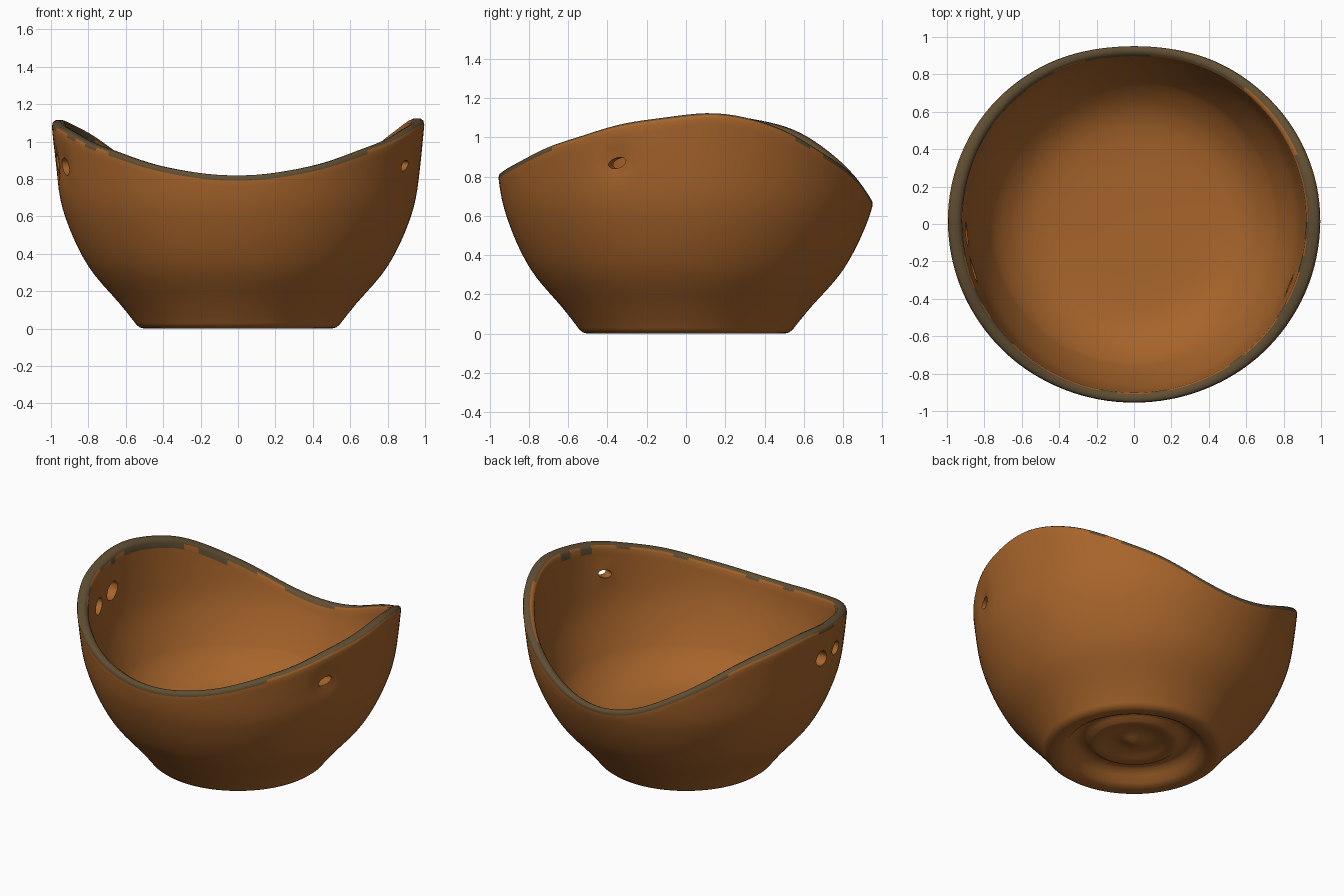
import bpy, bmesh, math, random
from mathutils import Matrix, Vector

if "Cube" in bpy.data.objects:
    bpy.data.objects.remove(bpy.data.objects["Cube"])

random.seed(4)
SEG = 128


def material(name, rgb):
    m = bpy.data.materials.new(name)
    m.diffuse_color = (*rgb, 1)
    m.use_nodes = True
    m.node_tree.nodes["Principled BSDF"].inputs["Base Color"].default_value = m.diffuse_color
    return m


clay = material("orange clay", (0.385, 0.128, 0.024))
glaze = material("dark rim glaze", (0.118, 0.077, 0.033))

# Outer wall: (height, radius)
WALL = [(0.03, 0.55), (0.13, 0.63), (0.28, 0.762), (0.38, 0.828), (0.52, 0.895),
        (0.67, 0.945), (0.85, 0.972), (1.13, 1.0)]


def slope(i):
    a, b = WALL[max(i - 1, 0)], WALL[min(i + 1, len(WALL) - 1)]
    return (b[1] - a[1]) / (b[0] - a[0])


def wall_radius(z):
    """Smooth curve through the wall points."""
    i = 0
    while i < len(WALL) - 2 and z > WALL[i + 1][0]:
        i += 1
    (z0, r0), (z1, r1) = WALL[i], WALL[i + 1]
    h = z1 - z0
    t = (z - z0) / h
    return (r0 * (1 + 2 * t) * (1 - t) ** 2 + slope(i) * h * t * (1 - t) ** 2
            + r1 * t * t * (3 - 2 * t) + slope(i + 1) * h * t * t * (t - 1))


def rim_height(a):
    """Saddle rim: high at the sides, low at front and lowest at the back."""
    s = math.sin(a)
    wave = 0.003 * math.sin(13 * a) * abs(math.cos(a))
    dip = 0.04 * math.exp(-((math.degrees(a) - 40) / 18) ** 2)
    left = 0.01 * max(-math.cos(a), 0)
    return 1.117 + 0.074 * s - 0.256 * s**2 - 0.144 * s**3 - 0.112 * s**4 + wave - dip - left


# Underside of the foot, from the centre out: (radius, height)
FOOT = [(0.025, 0.06), (0.06, 0.074), (0.10, 0.086), (0.14, 0.086), (0.19, 0.07), (0.235, 0.056),
        (0.265, 0.06), (0.29, 0.08), (0.32, 0.09), (0.355, 0.084), (0.39, 0.055), (0.42, 0.02),
        (0.45, 0.004), (0.50, 0.0), (0.525, 0.006), (0.545, 0.022)]
# Inside floor, from the wall in
FLOOR = [(0.706, 0.315), (0.66, 0.272), (0.60, 0.232), (0.52, 0.203), (0.42, 0.188),
         (0.28, 0.181), (0.14, 0.18)]
# Lip: (share of the wall thickness, drop below the top)
RIM = [(0.0, 0.028), (0.08, 0.009), (0.26, 0.0), (0.66, 0.0), (0.9, 0.008), (1.0, 0.024)]


def column(a):
    """Section of the bowl at one angle, as (radius, height, zone)."""
    top = rim_height(a)
    thick = 0.054 + 0.022 * math.cos(a) ** 2
    pts = [(r, z, "foot") for r, z in FOOT]
    for i in range(21):
        z = 0.03 + (top - 0.06 - 0.03) * i / 20
        pts.append((wall_radius(z), z, "outer"))
    pts += [(wall_radius(top - d) - s * thick, top - d, "rim") for s, d in RIM]
    for i in range(17):
        t = i / 16
        z = top - 0.06 + (0.36 - top + 0.06) * t
        pts.append((wall_radius(z) - thick * (1 - t) - 0.068 * t, z, "inner"))
    return pts + [(r, z, "floor") for r, z in FLOOR]


# Bowl body, leaning very slightly back
bm = bmesh.new()
rings = []
for k in range(SEG):
    a = 2 * math.pi * k / SEG
    rings.append([bm.verts.new((r * math.cos(a), r * math.sin(a) + 0.01 * min(z / 0.6, 1), z))
                  for r, z, _ in column(a)])
zones = [p[2] for p in column(0)]
first_rim = zones.index("rim")
under = bm.verts.new((0, 0, 0.055))
inside = bm.verts.new((0, 0.003, 0.18))

ragged = 0
for k in range(SEG):
    c, d = rings[k], rings[(k + 1) % SEG]
    deg = 360 * (k + 0.5) / SEG
    side = abs(math.cos(math.radians(deg))) > 0.72
    if k % 2 == 0:
        ragged = random.random()
    for j in range(len(c) - 1):
        f = bm.faces.new((c[j], d[j], d[j + 1], c[j + 1]))
        f.smooth = True
        # Glaze on the lip, fading out irregularly at its edges
        step = j - first_rim
        patch = 128 < deg < 184 or ((deg < 16 or deg > 336) and ragged > 0.45)
        dark = 1 <= step <= 2
        if step == 0:
            dark = not side or ragged > 0.85
        elif step == 3:
            dark = not 22 < deg < 52
        elif step == 4:
            dark = patch or (ragged > 0.6 and not 20 < deg < 55)
        elif step == 5:
            dark = patch and ragged > 0.12
        elif step == -1:
            dark = 345 < deg < 347
        f.material_index = int(dark)
    bm.faces.new((under, d[0], c[0])).smooth = True
    bm.faces.new((inside, c[-1], d[-1])).smooth = True
bmesh.ops.recalc_face_normals(bm, faces=bm.faces)

# Soft dents around the holes: (angle, height, half width, half height, tilt)
HOLES = [(math.atan2(-0.35, 0.89), 0.87, 0.05, 0.026, 0.3),
         (math.atan2(-0.06, -0.96), 0.885, 0.068, 0.05, -0.5),
         (math.atan2(-0.27, -0.93), 0.865, 0.064, 0.045, -0.3)]
for ang, z, w, h, tilt in HOLES:
    centre = Vector((0.965 * math.cos(ang), 0.965 * math.sin(ang), z))
    inward = Vector((-math.cos(ang), -math.sin(ang), 0))
    for v in bm.verts:
        dist = (v.co - centre).length
        if dist < 0.2:
            v.co += inward * 0.02 * math.exp(-(dist / 0.07) ** 2)

mesh = bpy.data.meshes.new("bowl")
bm.to_mesh(mesh)
bm.free()
bowl = bpy.data.objects.new("bowl", mesh)
bpy.context.collection.objects.link(bowl)
mesh.materials.append(clay)
mesh.materials.append(glaze)

# Holes pierced through the upper wall
for ang, z, w, h, tilt in HOLES:
    bpy.ops.mesh.primitive_cylinder_add(vertices=14, radius=1, depth=0.4)
    cutter = bpy.context.object
    cutter.name = "hole_cutter"
    cutter.data.materials.append(clay)
    cutter.data.transform(
        Matrix.Translation((0.93 * math.cos(ang), 0.93 * math.sin(ang), z))
        @ Matrix.Rotation(ang, 4, "Z") @ Matrix.Rotation(tilt, 4, "X")
        @ Matrix.Rotation(math.pi / 2, 4, "Y") @ Matrix.Diagonal((h, w, 1, 1)))
    cutter.hide_render = True
    mod = bowl.modifiers.new("hole", "BOOLEAN")
    mod.operation, mod.solver, mod.object = "DIFFERENCE", "EXACT", cutter
    bpy.ops.object.select_all(action="DESELECT")
    bpy.context.view_layer.objects.active = bowl
    bowl.select_set(True)
    bpy.ops.object.modifier_apply(modifier=mod.name)
    bpy.data.objects.remove(cutter)

bpy.ops.object.shade_smooth_by_angle(angle=math.radians(50))
